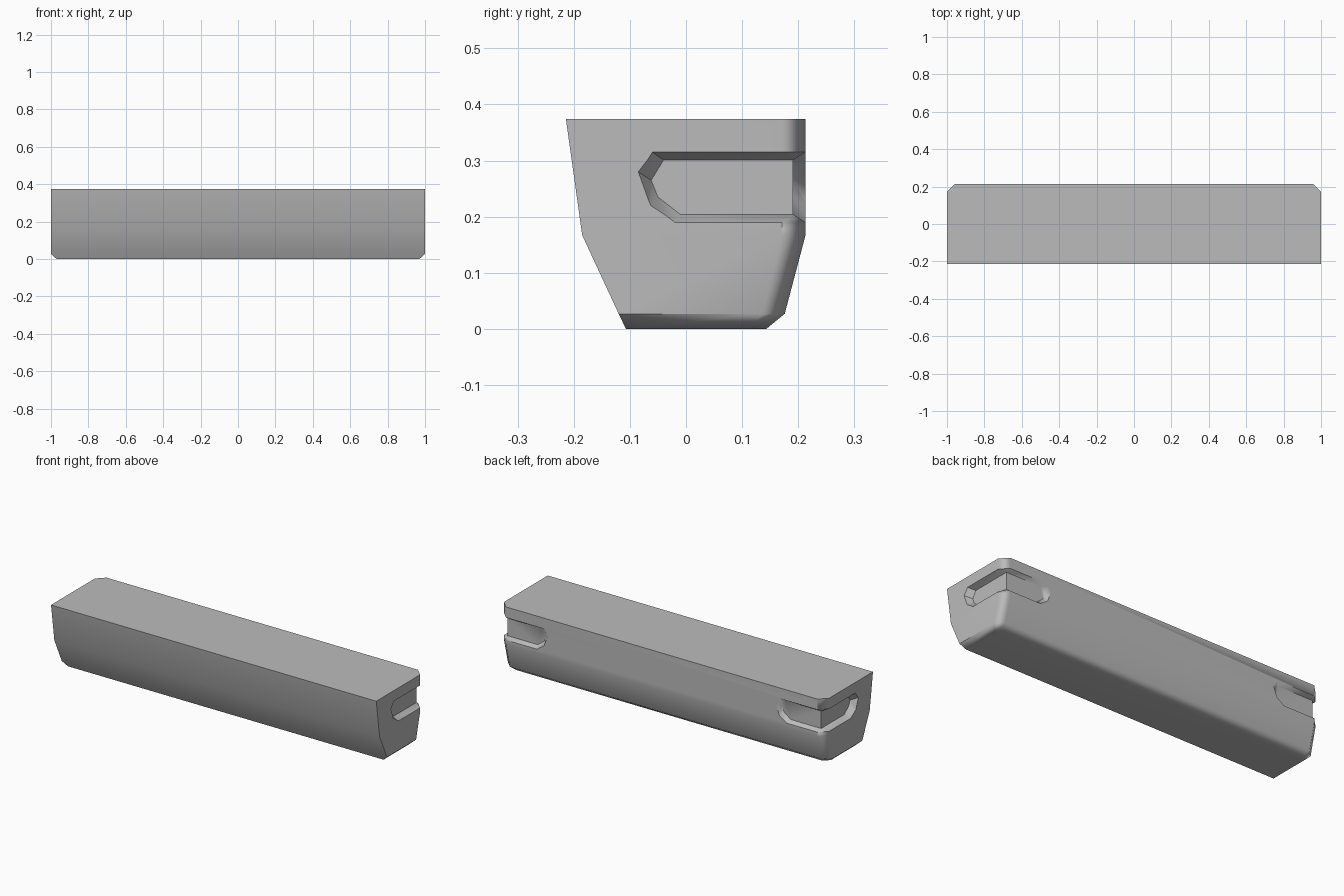
import bpy, bmesh, math

if "Cube" in bpy.data.objects:
    bpy.data.objects.remove(bpy.data.objects["Cube"])

grey = bpy.data.materials.new("plain_grey")
grey.diffuse_color = (0.5, 0.5, 0.5, 1)
grey.use_nodes = True
grey.node_tree.nodes["Principled BSDF"].inputs["Base Color"].default_value = grey.diffuse_color


def make_object(name, bm):
    bmesh.ops.recalc_face_normals(bm, faces=bm.faces)
    mesh = bpy.data.meshes.new(name)
    bm.to_mesh(mesh)
    bm.free()
    mesh.materials.append(grey)
    obj = bpy.data.objects.new(name, mesh)
    bpy.context.collection.objects.link(obj)
    return obj


# Body: stacked rings of (height, front y, back y, half width, corner cut)
rings = [(0.0, -0.107, 0.143, 0.97, 0.03),
         (0.027, -0.12, 0.176, 1.0, 0.04),
         (0.167, -0.185, 0.213, 1.0, 0.042),
         (0.374, -0.214, 0.213, 1.0, 0.042)]
bm = bmesh.new()
loops = []
for z, f, b, x, c in rings:
    outline = [(-x, f), (x, f), (x, b - c), (x - c, b), (c - x, b), (-x, b - c)]
    loops.append([bm.verts.new((px, py, z)) for px, py in outline])
for low, high in zip(loops, loops[1:]):
    for i in range(6):
        j = (i + 1) % 6
        bm.faces.new((low[i], low[j], high[j], high[i]))
bm.faces.new(loops[0])
bm.faces.new(loops[-1])
body = make_object("body", bm)

# Recess that wraps around a back corner: mouth and floor outlines.
# Each end is (distance from the outer corner, height), top to bottom.
mouth_end = [(0.273, 0.315), (0.298, 0.28), (0.276, 0.22), (0.233, 0.19)]
floor_end = [(0.253, 0.301), (0.275, 0.265), (0.263, 0.235), (0.223, 0.204)]


def recess_outline(end, side_x, back_y, corner_side, corner_back):
    side = [(side_x, 0.213 - d, z) for d, z in end]
    back = [(1.0 - d, back_y, z) for d, z in end]
    top, bottom = end[0][1], end[-1][1]
    return (side + [(*corner_side, bottom), (*corner_back, bottom)]
            + back[::-1] + [(*corner_back, top), (*corner_side, top)])


def recess_cutter(name, sign):
    mouth = recess_outline(mouth_end, 1.0, 0.213, (1.0, 0.171), (0.958, 0.213))
    inner = recess_outline(floor_end, 0.965, 0.191, (0.965, 0.191), (0.965, 0.191))
    # push the mouth outward along the sloped walls
    outer = [[m + 0.5 * (m - n) for m, n in zip(p, q)] for p, q in zip(mouth, inner)]
    bm = bmesh.new()
    a, b = [[bm.verts.new((sign * x, y, z)) for x, y, z in pts] for pts in (outer, inner)]
    n = len(a)
    for i in range(n):
        j = (i + 1) % n
        bm.faces.new((a[i], a[j], b[j], b[i]))
    for loop in (a, b):
        bm.faces.new(loop[0:5] + [loop[11]])      # end side
        bm.faces.new((loop[4], loop[5], loop[10], loop[11]))  # corner
        bm.faces.new(loop[5:11])                  # back side
    bmesh.ops.remove_doubles(bm, verts=bm.verts, dist=1e-5)
    bmesh.ops.triangulate(bm, faces=bm.faces)
    cutter = make_object(name, bm)
    cutter.hide_render = True
    cutter.hide_set(True)
    return cutter


cutters = []
for side, sign in (("right", 1), ("left", -1)):
    cutter = recess_cutter(side + "_recess_cutter", sign)
    cutters.append(cutter)
    mod = body.modifiers.new(side + "_recess", "BOOLEAN")
    mod.operation = "DIFFERENCE"
    mod.solver = "EXACT"
    mod.object = cutter

# Bake the cuts, then shade softly over the shallow edges
bpy.context.view_layer.update()
cut_mesh = bpy.data.meshes.new_from_object(
    body.evaluated_get(bpy.context.evaluated_depsgraph_get()))
body.modifiers.clear()
body.data = cut_mesh
for cutter in cutters:
    bpy.data.objects.remove(cutter)
bpy.context.view_layer.objects.active = body
body.select_set(True)
bpy.ops.object.shade_smooth_by_angle(angle=math.radians(48))
weighted = body.modifiers.new("weighted_normals", "WEIGHTED_NORMAL")
weighted.keep_sharp = True
